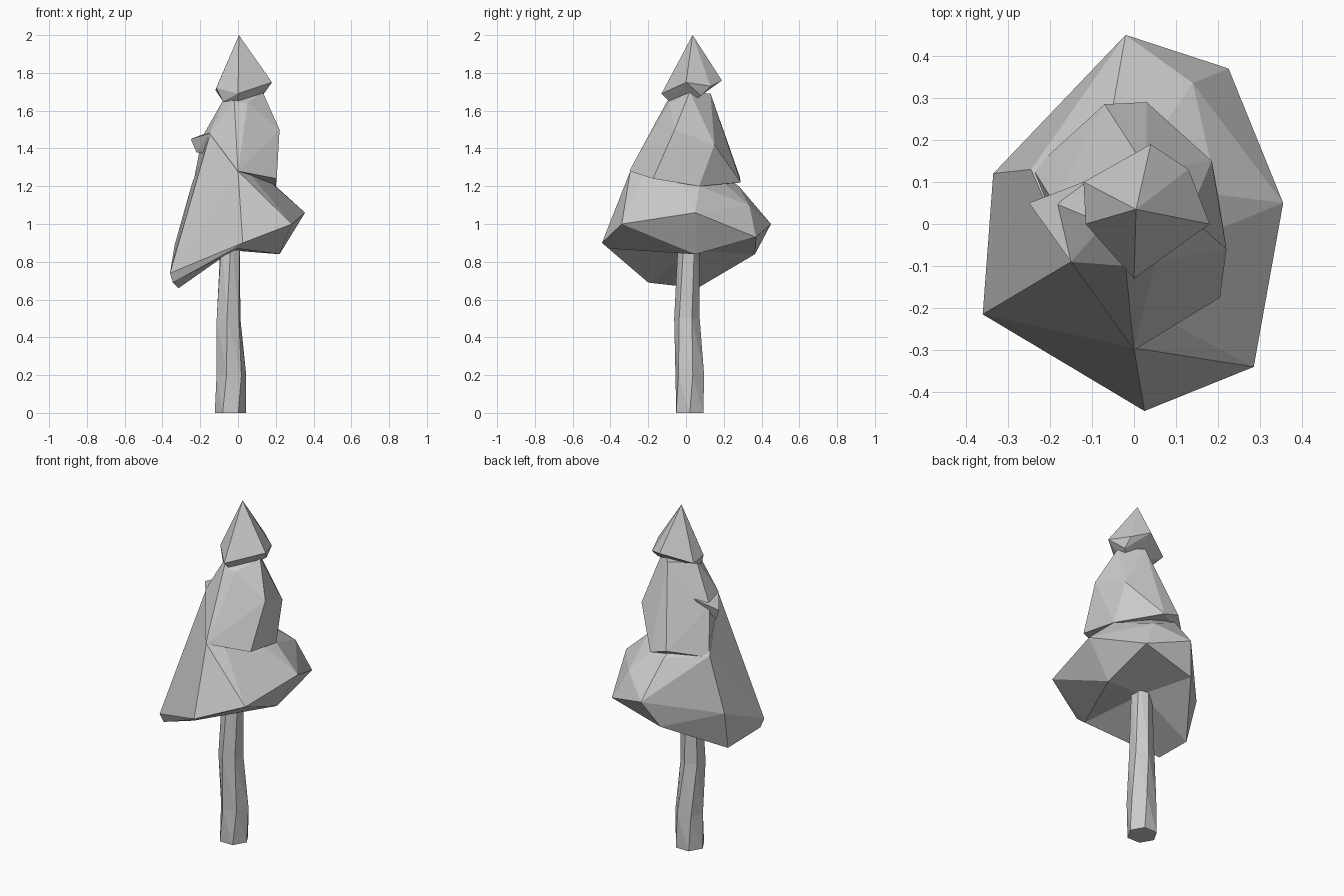
import bpy, bmesh
from math import cos, sin, tau
from mathutils import Vector

cube = bpy.data.objects.get("Cube")
if cube:
    bpy.data.objects.remove(cube)

# One plain grey for everything
grey = bpy.data.materials.new("light_grey")
grey.use_nodes = True
colour = (.6, .6, .6, 1)
grey.diffuse_color = colour
grey.node_tree.nodes["Principled BSDF"].inputs["Base Color"].default_value = colour


def finish(bm, name):
    """Turn a bmesh into a flat shaded object."""
    bmesh.ops.recalc_face_normals(bm, faces=bm.faces)
    mesh = bpy.data.meshes.new(name)
    bm.to_mesh(mesh)
    bm.free()
    mesh.materials.append(grey)
    obj = bpy.data.objects.new(name, mesh)
    bpy.context.scene.collection.objects.link(obj)
    return obj


def chunk(points):
    """Faceted convex lump through a few corner points."""
    bm = bmesh.new()
    verts = [bm.verts.new(p) for p in points]
    result = bmesh.ops.convex_hull(bm, input=verts)
    loose = {v for v in result["geom_interior"] + result["geom_unused"]
             if isinstance(v, bmesh.types.BMVert) and not v.link_faces}
    bmesh.ops.delete(bm, geom=list(loose), context='VERTS')
    bmesh.ops.recalc_face_normals(bm, faces=bm.faces)
    return bm


def hollow_underside(bm, centre, limit):
    """Replace the downward faces by a fan rising to a centre point."""
    under = [f for f in bm.faces if f.normal.z < -limit]
    bmesh.ops.delete(bm, geom=under, context='FACES')
    rim = [e for e in bm.edges if e.is_boundary]
    top = bm.verts.new(centre)
    for e in rim:
        bm.faces.new((*e.verts, top))


# Trunk: twisted six-sided loft, each ring is height, centre and radius
def build_trunk():
    bm = bmesh.new()
    sides, rows = 6, []
    rings = [(0, -.04, .02, .083), (.2, -.035, .02, .08),
             (.5, -.05, .005, .068), (.95, -.04, .015, .055)]
    for i, (z, cx, cy, r) in enumerate(rings):
        angles = [tau * k / sides + .2 * i for k in range(sides)]
        rows.append([bm.verts.new((cx + r * cos(a), cy + r * sin(a), z))
                     for a in angles])
    for low, high in zip(rows, rows[1:]):
        for k in range(sides):
            n = (k + 1) % sides
            bm.faces.new((low[k], low[n], high[k]))
            bm.faces.new((low[n], high[n], high[k]))
    bm.faces.new(rows[0])
    bm.faces.new(rows[-1])
    finish(bm, "trunk")


build_trunk()

# Lower foliage: lopsided skirt
shoulder = [(0, -.295, 1.28), (-.1, -.135, 1.46), (-.15, -.09, 1.47),
            (-.245, .13, 1.21), (.18, -.12, 1.18), (.2, .07, 1.2),
            (.14, .335, 1.1), (-.05, .28, 1.2)]
brim = [(.025, -.445, .9), (.285, -.34, 1), (.355, .05, 1.06),
        (.225, .37, .93), (-.02, .45, 1), (-.335, .12, .89),
        (-.36, -.215, .74)]
hem = [(-.345, -.2, .69), (-.315, .06, .66), (0, -.41, .87),
       (.22, .05, .84), (-.09, .365, .84)]
skirt = chunk(shoulder + brim + hem)
hollow_underside(skirt, Vector((-.03, .03, .86)), .87)
finish(skirt, "lower_foliage")

# Middle foliage: tapering body
belly = [(0, -.3, 1.28), (.205, -.175, 1.24), (.2, .07, 1.2),
         (.03, .29, 1.22), (-.07, .285, 1.25), (-.24, .13, 1.2)]
chest = [(.22, -.06, 1.5), (.185, .15, 1.42), (-.19, .05, 1.46),
         (-.15, -.09, 1.48)]
neck = [(-.07, 0, 1.67), (.13, .02, 1.7), (.05, -.09, 1.64),
        (.03, .13, 1.69), (-.02, -.1, 1.65)]
finish(chunk(belly + chest + neck), "middle_foliage")

# Small tuft on the side
tuft = [(-.25, .05, 1.45), (-.22, .03, 1.38), (-.15, -.09, 1.48),
        (-.12, .1, 1.5), (-.12, -.05, 1.36)]
finish(chunk(tuft), "side_tuft")

# Top foliage: pointed cap
cap_rim = [(0, -.13, 1.69), (.18, 0, 1.75), (.13, .13, 1.73),
           (.04, .19, 1.76), (-.12, .1, 1.71), (-.115, 0, 1.72)]
cap_base = [(-.08, -.03, 1.65), (0, -.08, 1.64), (.06, 0, 1.63),
            (.13, .08, 1.68)]
finish(chunk([(.005, .035, 2)] + cap_rim + cap_base), "top_foliage")
